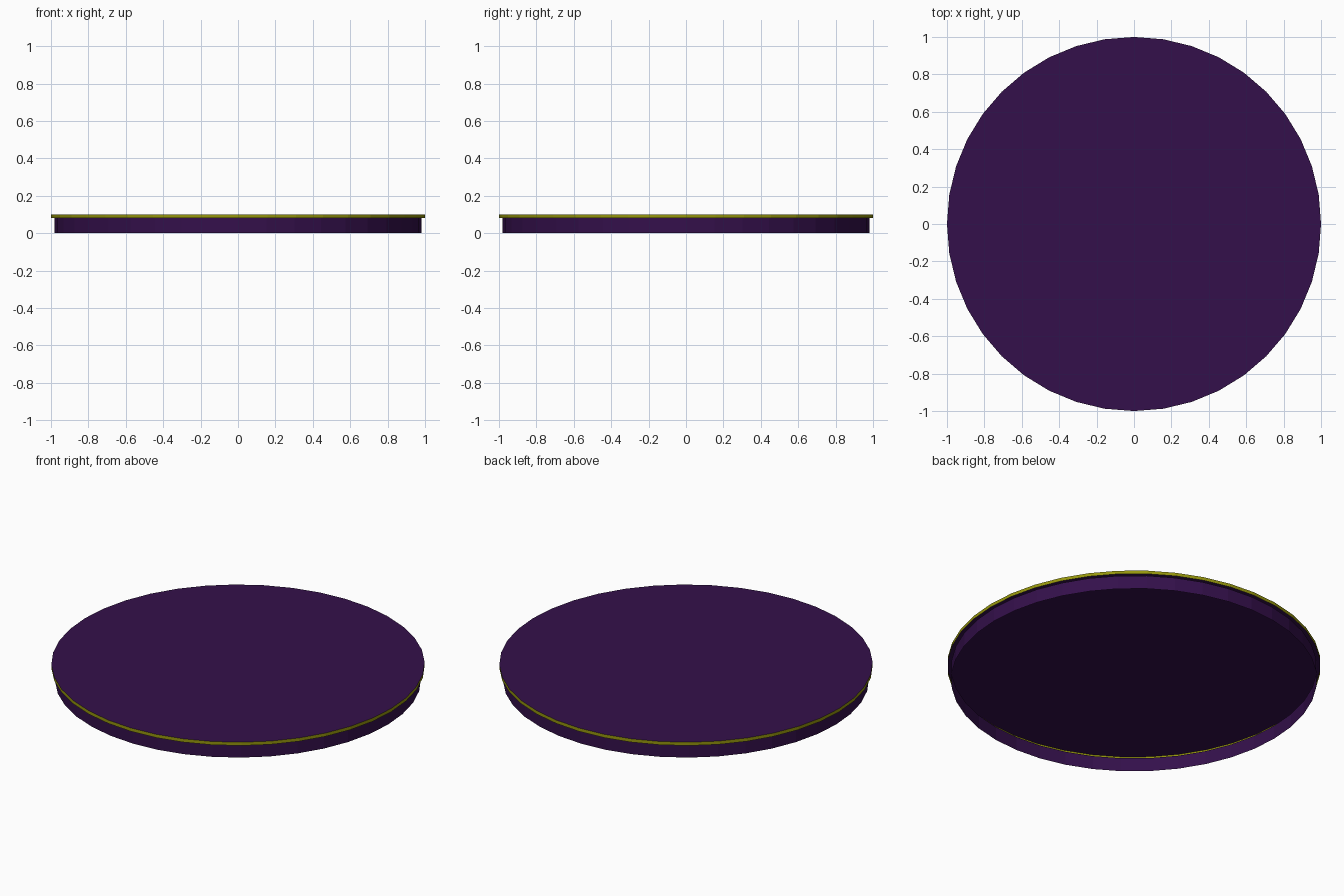
import bpy

if "Cube" in bpy.data.objects:
    bpy.data.objects.remove(bpy.data.objects["Cube"])

SIDES = 40


def material(name, color):
    mat = bpy.data.materials.new(name)
    mat.diffuse_color = (*color, 1)
    mat.use_nodes = True
    mat.node_tree.nodes["Principled BSDF"].inputs["Base Color"].default_value = mat.diffuse_color
    return mat


def open_cylinder(name, radius, bottom, top, mat, fill='NOTHING'):
    bpy.ops.mesh.primitive_cylinder_add(
        vertices=SIDES, radius=radius, depth=top - bottom,
        end_fill_type=fill, location=(0, 0, (bottom + top) / 2))
    obj = bpy.context.object
    obj.name = name
    obj.data.materials.append(mat)
    return obj


purple = material("purple", (0.034, 0.005, 0.07))
yellow = material("yellow", (0.30, 0.30, 0.004))

# Thin-walled skirt, open at the bottom and just short of the rim
open_cylinder("skirt", 0.98, 0.0, 0.08, purple)

# Overhanging coloured edge band
open_cylinder("rim_band", 1.0, 0.08, 0.1, yellow)

# Flat round top
bpy.ops.mesh.primitive_circle_add(
    vertices=SIDES, radius=1.0, fill_type='NGON', location=(0, 0, 0.1))
top = bpy.context.object
top.name = "top_disc"
top.data.materials.append(purple)
